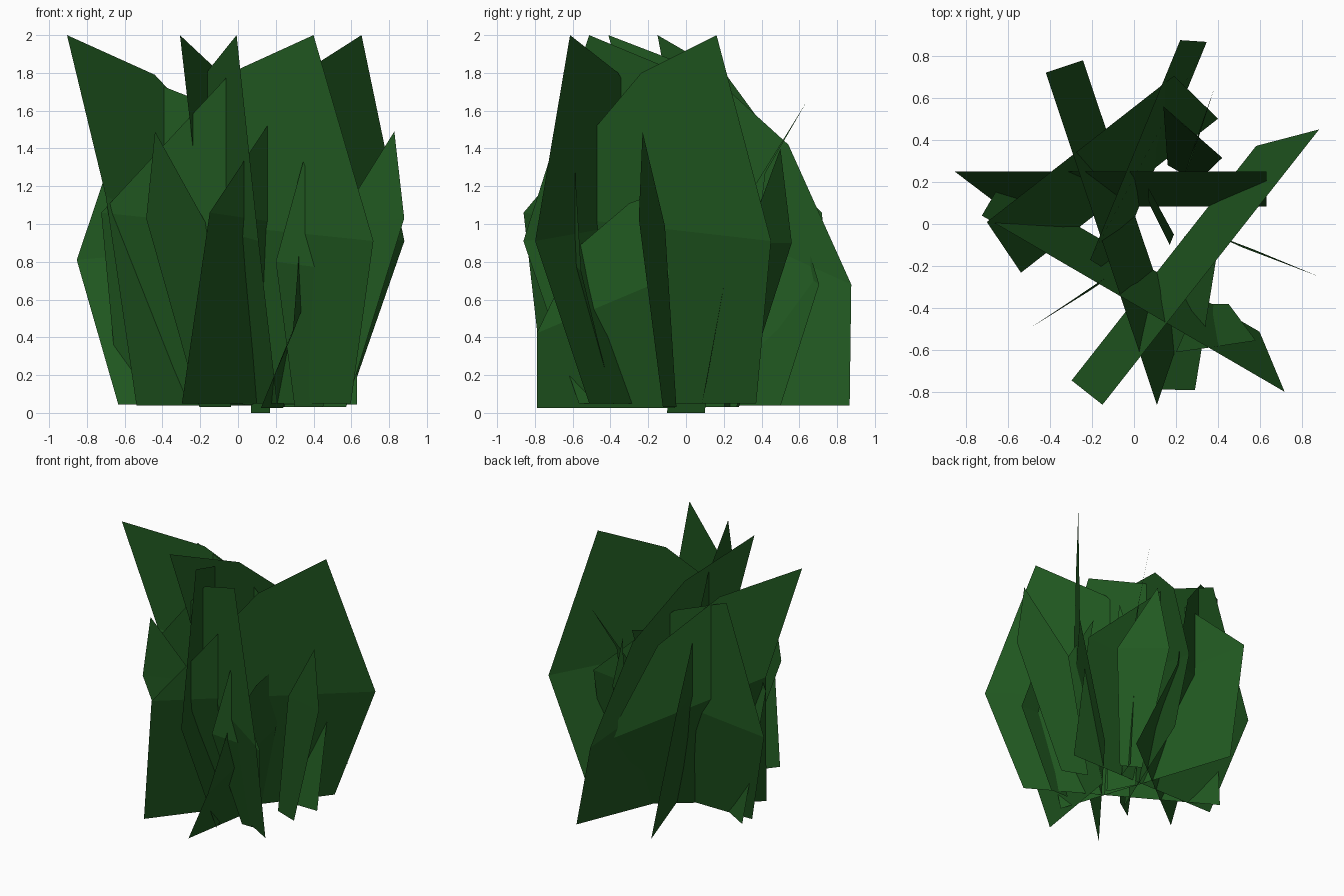
import bpy, math

if "Cube" in bpy.data.objects:
    bpy.data.objects.remove(bpy.data.objects["Cube"])

# one dark green shared by every leaf
green = bpy.data.materials.new("leaf_green")
green.diffuse_color = (0.015, 0.10, 0.015, 1)
green.use_nodes = True
green.node_tree.nodes["Principled BSDF"].inputs["Base Color"].default_value = green.diffuse_color

# Leaf outlines: (along, lean, height). First two are the base, the rest
# run anticlockwise round the upright upper panel, ending at the near shoulder.
WIDE = [(0, 1, .05), (1.42, 1, .05),
        (1.667, 0, .91), (1.30, 0, 2.0), (.793, 0, 1.8), (0, 0, 1.06)]
TALL = [(-.04, 1, .04), (1.15, 1, .04),
        (1.13, 0, 1.15), (1.39, 0, 2.0), (.80, 0, 1.79), (.36, 0, 1.42), (0, 0, .68)]
NARROW = [(-.535, 1, .03), (-.333, 1, .03),
          (0, 0, 1.03), (-.056, 0, 1.49), (-.39, 0, .99)]


def add_leaf(name, pts):
    """Lower sloping panel plus upper upright panel."""
    n = len(pts)
    mesh = bpy.data.meshes.new(name)
    mesh.from_pydata(pts, [], [(0, 1, 2, n - 1), tuple(range(2, n))])
    mesh.materials.append(green)
    bpy.context.collection.objects.link(bpy.data.objects.new(name, mesh))


def leaf(name, outline, x, y, angle, scale=1.0, lean=.187):
    """Place a leaf outline in plan by origin, heading and size."""
    c, s = math.cos(math.radians(angle)), math.sin(math.radians(angle))
    pts = []
    for a, l, z in outline:
        a, l = a * scale, l * lean * scale
        pts.append((x + a * c - l * s, y + a * s + l * c, z * scale))
    add_leaf(name, pts)


# wide leaves
leaf("wide_leaf_right", WIDE, -.15, -.86, 51.8)
leaf("wide_leaf_cross", WIDE, -.42, .72, -71.5)
leaf("wide_leaf_front", WIDE, -.724, .04, -30.2)
leaf("wide_leaf_back", WIDE, .63, .25, 180, .89)

# tall leaves with a raked tip
leaf("tall_leaf_left", TALL, .19, .705, 218, 1, .29)
leaf("tall_leaf_middle", TALL, .22, .875, 247.7, 1, .12)
leaf("tall_leaf_front", TALL, .29, -.79, 80.8, .62, .27)

# narrow upright leaves
leaf("narrow_leaf_right", NARROW, .88, -.25, -20.8, 1, .01)
leaf("narrow_leaf_left", NARROW, -.486, -.49, 213.8, 1, .01)

# small inner leaves
add_leaf("inner_leaf_back", [(.20, .10, .03), (.26, .27, .03),
                             (.31, .42, 1.27), (.38, .64, 1.65), (.26, .30, 1.1)])
add_leaf("inner_leaf_side", [(.16, .28, .03), (.30, .20, .03),
                             (.42, .315, .9), (.20, .50, 1.4), (.14, .56, .9)])
add_leaf("inner_leaf_middle", [(.07, .10, 0), (.17, -.10, 0),
                               (.19, -.05, .9), (.15, .02, 1.49), (.07, .17, .9)])
add_leaf("inner_leaf_front", [(.30, -.38, .03), (.45, -.38, .03),
                              (.58, -.555, .75), (.345, -.59, 1.33), (.20, -.61, .8)])
